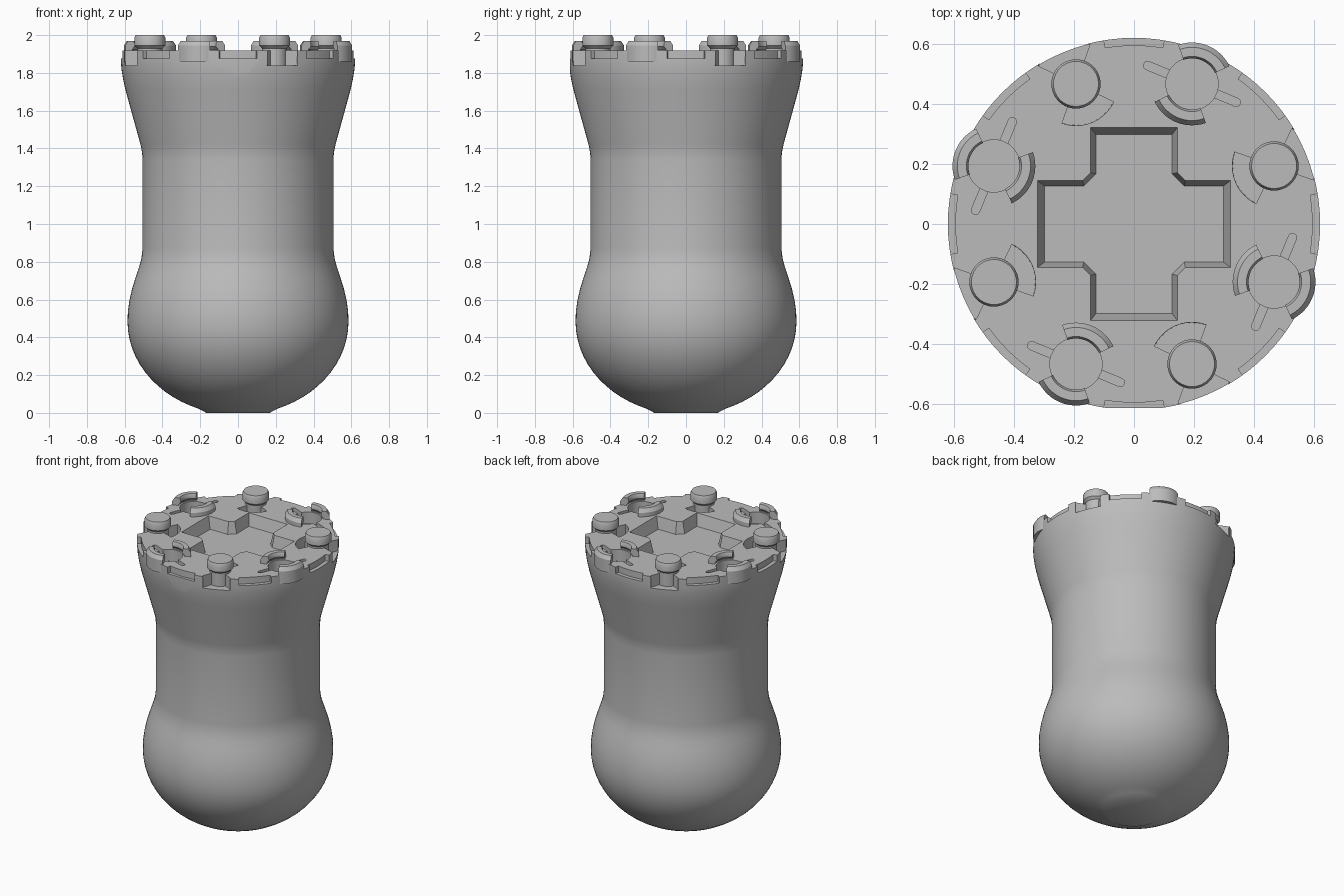
import bpy, bmesh
from math import sin, cos, pi, radians, sqrt

if "Cube" in bpy.data.objects:
    bpy.data.objects.remove(bpy.data.objects["Cube"], do_unlink=True)

grey = bpy.data.materials.new("plain grey")
grey.use_nodes = True
GREY = (0.5, 0.5, 0.5, 1)
grey.diffuse_color = GREY
grey.node_tree.nodes["Principled BSDF"].inputs["Base Color"].default_value = GREY

TOP = 1.918       # flat top of the body
POCKET = 1.84     # floor of holes and pockets
RING = 0.505      # circle on which the connectors sit
CLAW_SPAN = radians(42)


def finish(bm, name):
    bmesh.ops.remove_doubles(bm, verts=bm.verts, dist=1e-5)
    bmesh.ops.recalc_face_normals(bm, faces=bm.faces)
    mesh = bpy.data.meshes.new(name)
    bm.to_mesh(mesh)
    bm.free()
    mesh.materials.append(grey)
    obj = bpy.data.objects.new(name, mesh)
    bpy.context.collection.objects.link(obj)
    return obj


def revolve(bm, profile, n, centre=(0, 0)):
    """Full turn of an open profile that starts and ends on the axis."""
    rings = [[bm.verts.new((centre[0] + r * cos(2 * pi * i / n),
                            centre[1] + r * sin(2 * pi * i / n), z))
              for i in range(n)] for r, z in profile if r > 0]
    for low, high in zip(rings, rings[1:]):
        for i in range(n):
            j = (i + 1) % n
            bm.faces.new((low[i], low[j], high[j], high[i]))
    bm.faces.new(rings[0])
    bm.faces.new(rings[-1])


def sector(bm, profile, centre, angle, span, n=12):
    """Closed profile swept along an arc and capped at both ends."""
    rows = []
    for i in range(n + 1):
        a = angle - span + 2 * span * i / n
        rows.append([bm.verts.new((centre[0] + r * cos(a), centre[1] + r * sin(a), z))
                     for r, z in profile])
    for one, two in zip(rows, rows[1:]):
        for i in range(len(profile)):
            j = (i + 1) % len(profile)
            bm.faces.new((one[i], one[j], two[j], two[i]))
    bm.faces.new(rows[0])
    bm.faces.new(rows[-1])


def loft(bm, low, high, z0, z1):
    """Solid between two outlines with equal point counts."""
    a = [bm.verts.new((x, y, z0)) for x, y in low]
    b = [bm.verts.new((x, y, z1)) for x, y in high]
    for i in range(len(a)):
        j = (i + 1) % len(a)
        bm.faces.new((a[i], a[j], b[j], b[i]))
    bm.faces.new(a)
    bm.faces.new(b)


def cross(half, reach, chamfer):
    quarter = [(reach, -half), (reach, half), (half + chamfer, half), (half, half + chamfer)]
    pts = []
    for q in range(4):
        for x, y in quarter:
            for _ in range(q):
                x, y = -y, x
            pts.append((x, y))
    return pts


def slot(centre, angle, half, width):
    pts = []
    for side in (0, pi):
        for k in range(7):
            a = side + pi * (k / 6 - 0.5)
            u = half * cos(side) + width * cos(a)
            v = width * sin(a)
            pts.append((centre[0] + u * cos(angle) - v * sin(angle),
                        centre[1] + u * sin(angle) + v * cos(angle)))
    return pts


def cut(target, bm):
    cutter = finish(bm, "cutter")
    cutter.hide_render = True
    mod = target.modifiers.new("cut", 'BOOLEAN')
    mod.operation = 'DIFFERENCE'
    mod.solver = 'EXACT'
    mod.object = cutter
    deps = bpy.context.evaluated_depsgraph_get()
    old = target.data
    target.data = bpy.data.meshes.new_from_object(target.evaluated_get(deps))
    target.modifiers.clear()
    bpy.data.meshes.remove(old)
    bpy.data.objects.remove(cutter, do_unlink=True)


# Body: rounded bulb, straight waist, flared top
profile = []
for k in range(15):
    z = -0.4825 * cos(radians(12) + radians(78) * k / 14)
    profile.append((0.585 * sqrt(1 - (z / 0.4925) ** 2), 0.4825 + z))
profile[0] = (profile[0][0], 0)
profile += [(0.583, 0.54), (0.574, 0.6), (0.56, 0.66), (0.541, 0.72), (0.524, 0.77),
            (0.511, 0.82), (0.505, 0.87), (0.505, 1.34), (0.508, 1.38), (0.516, 1.42),
            (0.596, 1.71), (0.609, 1.77), (0.617, 1.82), (0.62, 1.86), (0.62, TOP)]
bm = bmesh.new()
revolve(bm, profile, 96)
body = finish(bm, "body")

spots = []
for k in range(8):
    a = radians(22.5 + 45 * k)
    spots.append((a, (RING * cos(a), RING * sin(a))))
pins, sockets = spots[0::2], spots[1::2]

# Cross-shaped recess in the middle of the top
bm = bmesh.new()
loft(bm, cross(0.127, 0.298, 0.04), cross(0.147, 0.325, 0.025), POCKET, TOP + 0.01)
cut(body, bm)

# Shallow notches around the rim
bm = bmesh.new()
for k in range(8):
    sector(bm, [(0.595, 1.875), (0.7, 1.875), (0.7, 2), (0.595, 2)],
           (0, 0), k * pi / 4, radians(9.3))
cut(body, bm)

# Pockets on both sides of each pin
bm = bmesh.new()
for a, c in pins:
    for turn in (0, pi):
        sector(bm, [(0.04, POCKET), (0.138, POCKET), (0.14, 2), (0.04, 2)],
               c, a + turn, CLAW_SPAN)
cut(body, bm)

# Slits across each socket, then the round holes
bm = bmesh.new()
for a, c in sockets:
    loft(bm, slot(c, a + pi / 2, 0.16, 0.014), slot(c, a + pi / 2, 0.16, 0.014), 1.88, 2)
cut(body, bm)
bm = bmesh.new()
for a, c in sockets:
    revolve(bm, [(0.087, POCKET), (0.087, 2)], 40, c)
cut(body, bm)

# Small flat on the front of the rim
bm = bmesh.new()
loft(bm, [(-1, -1), (1, -1), (1, -0.613), (-1, -0.613)],
     [(-1, -1), (1, -1), (1, -0.613), (-1, -0.613)], 1.7, 2.1)
cut(body, bm)

# Mushroom-headed pins
bm = bmesh.new()
for a, c in pins:
    revolve(bm, [(0.066, POCKET - 0.01), (0.066, 1.93), (0.082, 1.945),
                 (0.082, 1.985), (0.075, 2.0)], 40, c)
pin_parts = finish(bm, "pins")

# Curved claws around each socket
bm = bmesh.new()
for a, c in sockets:
    for turn in (0, pi):
        sector(bm, [(0.089, 1.86), (0.138, 1.86), (0.138, 1.945), (0.122, 1.97),
                    (0.092, 1.97), (0.085, 1.955), (0.085, 1.94), (0.098, 1.925),
                    (0.098, 1.87)], c, a + turn, CLAW_SPAN)
claw_parts = finish(bm, "claws")

# Smooth curved surfaces, keep edges crisp
bpy.ops.object.select_all(action='DESELECT')
for obj in (body, pin_parts, claw_parts):
    obj.select_set(True)
bpy.context.view_layer.objects.active = body
bpy.ops.object.shade_smooth_by_angle(angle=radians(30))
